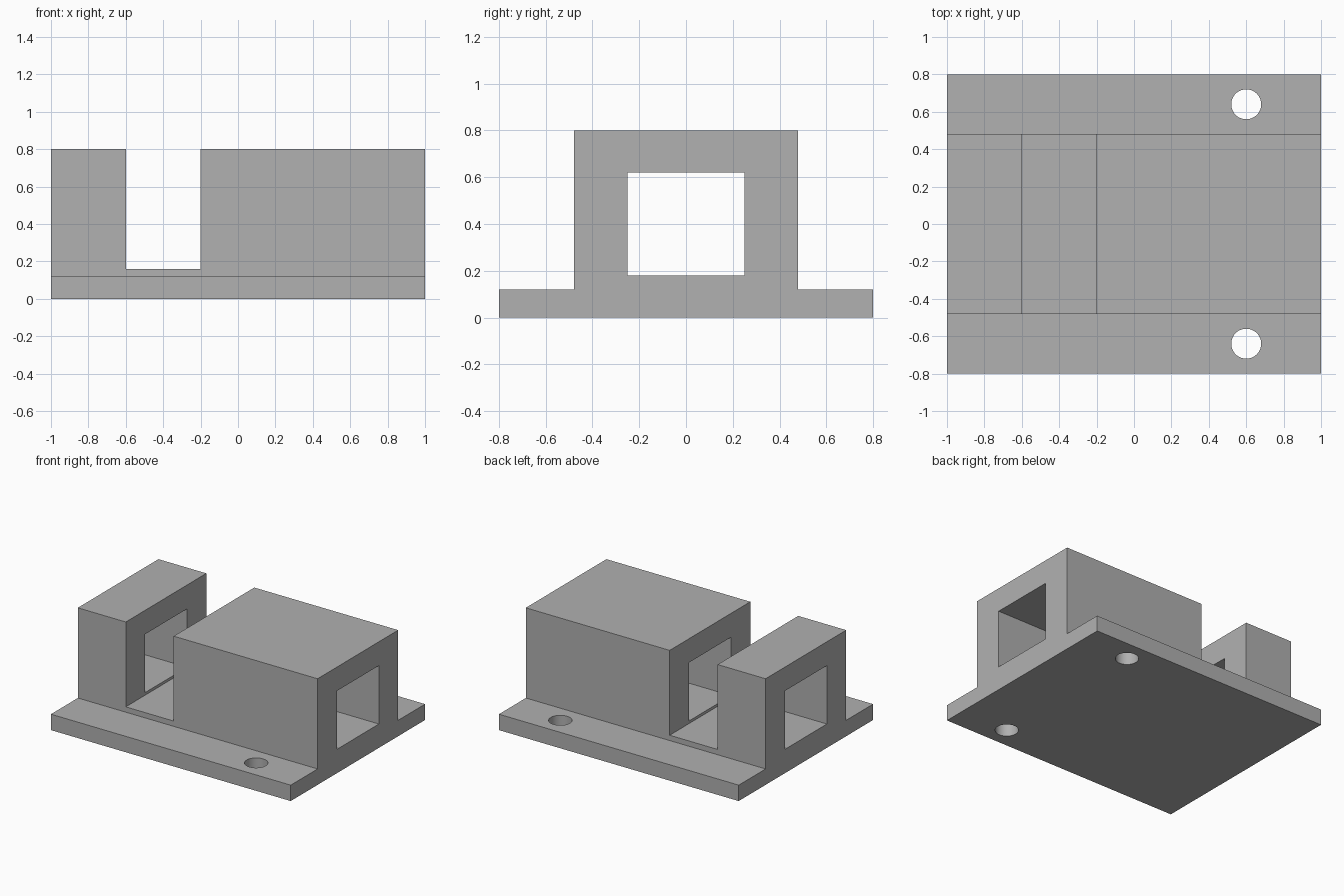
import bpy, bmesh

cube = bpy.data.objects.get("Cube")
if cube:
    bpy.data.objects.remove(cube, do_unlink=True)

grey = bpy.data.materials.new("mid grey")
GREY = (0.44, 0.44, 0.44, 1)
grey.diffuse_color = GREY
grey.use_nodes = True
grey.node_tree.nodes["Principled BSDF"].inputs["Base Color"].default_value = GREY


def add_object(name, bm):
    bmesh.ops.recalc_face_normals(bm, faces=bm.faces)
    mesh = bpy.data.meshes.new(name)
    bm.to_mesh(mesh)
    bm.free()
    mesh.materials.append(grey)
    obj = bpy.data.objects.new(name, mesh)
    bpy.context.collection.objects.link(obj)
    return obj


def box(name, low, high):
    bm = bmesh.new()
    bmesh.ops.create_cube(bm, size=1)
    for v in bm.verts:
        v.co = [a if c < 0 else b for c, a, b in zip(v.co, low, high)]
    return add_object(name, bm)


def cut(target, cutter):
    mod = target.modifiers.new("cut", 'BOOLEAN')
    mod.operation = 'DIFFERENCE'
    mod.solver = 'EXACT'
    mod.object = cutter
    bpy.context.view_layer.objects.active = target
    bpy.ops.object.modifier_apply(modifier=mod.name)
    bpy.data.objects.remove(cutter, do_unlink=True)


# Flanged housing: end profile extruded along x
half = [(0.8, 0), (0.8, 0.12), (0.48, 0.12), (0.48, 0.8)]
profile = half + [(-y, z) for y, z in reversed(half)]
bm = bmesh.new()
face = bm.faces.new([bm.verts.new((-1, y, z)) for y, z in profile])
extruded = bmesh.ops.extrude_face_region(bm, geom=[face])["geom"]
bmesh.ops.translate(bm, vec=(2, 0, 0),
                    verts=[g for g in extruded if isinstance(g, bmesh.types.BMVert)])
housing = add_object("flanged_housing", bm)

# Lengthwise tunnel and crosswise slot
cut(housing, box("tunnel_cutter", (-1.2, -0.25, 0.18), (1.2, 0.25, 0.62)))
cut(housing, box("slot_cutter", (-0.6, -0.7, 0.16), (-0.2, 0.7, 1)))

# Mounting holes in the flanges
for side in (-1, 1):
    bm = bmesh.new()
    bmesh.ops.create_cone(bm, cap_ends=True, segments=48, radius1=0.08, radius2=0.08, depth=0.6)
    bmesh.ops.translate(bm, vec=(0.6, side * 0.64, 0.06), verts=bm.verts)
    cut(housing, add_object("hole_cutter", bm))

# Smooth hole walls, sharp edges elsewhere
bpy.ops.object.select_all(action='DESELECT')
housing.select_set(True)
bpy.context.view_layer.objects.active = housing
bpy.ops.object.shade_smooth_by_angle()
